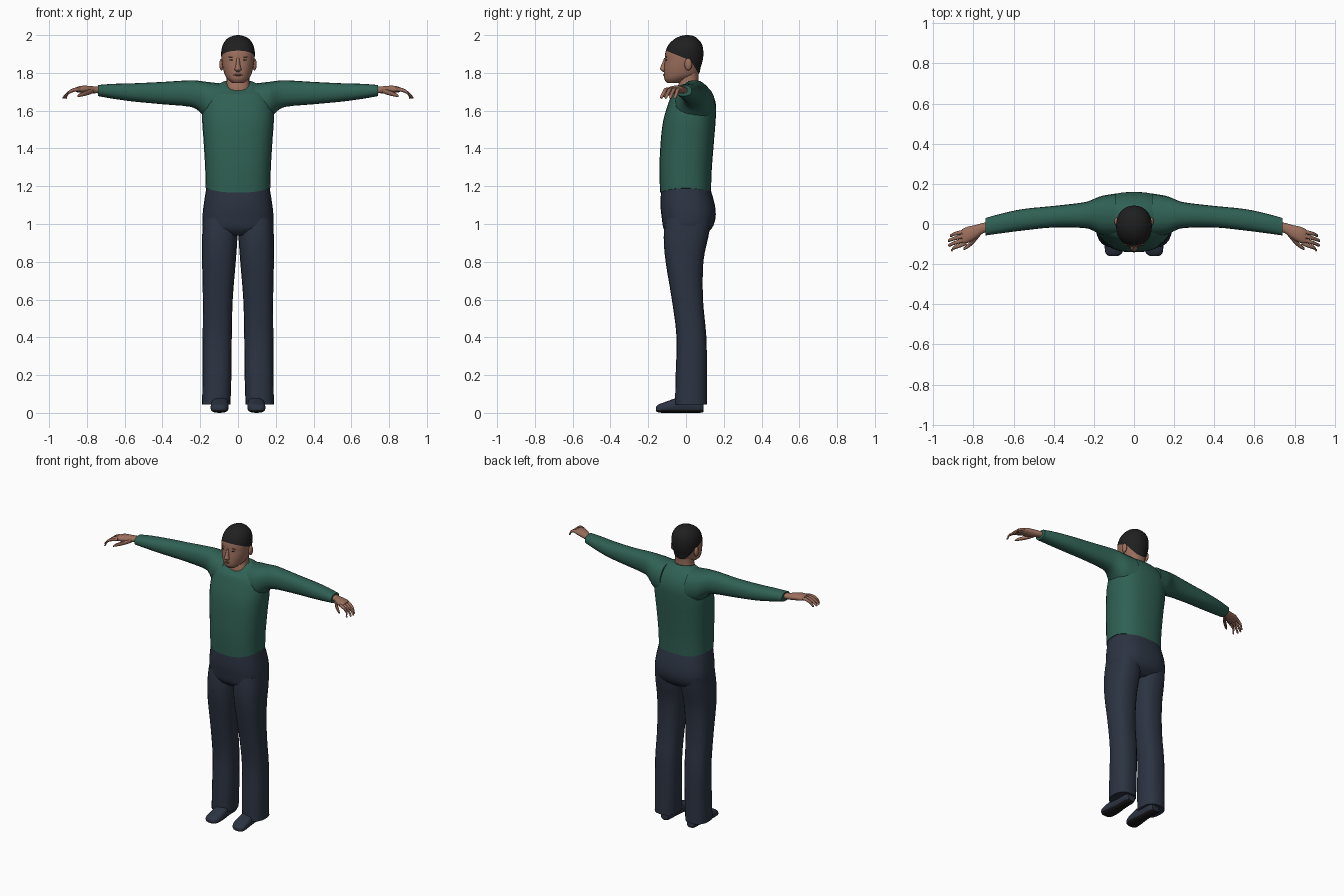
import bpy, bmesh, math
from mathutils import Vector
from mathutils.bvhtree import BVHTree

if "Cube" in bpy.data.objects:
    bpy.data.objects.remove(bpy.data.objects["Cube"])


def material(name, rgb):
    m = bpy.data.materials.new(name)
    m.diffuse_color = (*rgb, 1)
    m.use_nodes = True
    m.node_tree.nodes["Principled BSDF"].inputs["Base Color"].default_value = m.diffuse_color
    return m


GREEN = material("green_cloth", (0.029, 0.118, 0.088))
NAVY = material("navy_cloth", (0.025, 0.034, 0.055))
SKIN = material("skin", (0.33, 0.16, 0.11))
HAIR = material("dark_hair", (0.014, 0.014, 0.014))
SOLE = material("black_sole", (0.01, 0.01, 0.011))
LIP = material("lip", (0.20, 0.075, 0.055))


def smooth_rows(rows, steps):
    """Catmull-Rom interpolation between section rows."""
    out = []
    for i in range(len(rows) - 1):
        p0, p1 = rows[max(i - 1, 0)], rows[i]
        p2, p3 = rows[i + 1], rows[min(i + 2, len(rows) - 1)]
        for k in range(steps):
            t = k / steps
            out.append([0.5 * (2 * b + (c - a) * t + (2 * a - 5 * b + 4 * c - d) * t * t
                               + (3 * b - a - 3 * c + d) * t ** 3)
                        for a, b, c, d in zip(p0, p1, p2, p3)])
    out.append(list(rows[-1]))
    return out


def finish(name, bm, mats, angle=50):
    bmesh.ops.recalc_face_normals(bm, faces=bm.faces[:])
    me = bpy.data.meshes.new(name)
    bm.to_mesh(me)
    bm.free()
    for m in mats:
        me.materials.append(m)
    ob = bpy.data.objects.new(name, me)
    bpy.context.collection.objects.link(ob)
    bpy.ops.object.select_all(action='DESELECT')
    ob.select_set(True)
    bpy.context.view_layer.objects.active = ob
    bpy.ops.object.shade_smooth_by_angle(angle=math.radians(angle))
    return ob


def loft(axis, rows, n=20, power=2.3, steps=3, side=1):
    """Rows: position on axis, low/high of both cross axes, optional dip.
    Positive dip lowers the front of a section, negative lowers front and back."""
    bm = bmesh.new()
    rings = []
    rows = [tuple(r) + (0,) * (6 - len(r)) for r in rows]
    for s, u0, u1, v0, v1, dip in smooth_rows(rows, steps):
        ring = []
        for i in range(n):
            a = 2 * math.pi * i / n
            c, d = math.cos(a), math.sin(a)
            u = (u0 + u1) / 2 + (u1 - u0) / 2 * math.copysign(abs(c) ** (2 / power), c)
            v = (v0 + v1) / 2 + (v1 - v0) / 2 * math.copysign(abs(d) ** (2 / power), d)
            low = dip * max(0, -d) if dip > 0 else -dip * d * d
            p = {'x': (s, u, v), 'y': (u, s, v), 'z': (u, v, s - low)}[axis]
            ring.append(bm.verts.new((p[0] * side, p[1], p[2])))
        rings.append(ring)
    for a, b in zip(rings, rings[1:]):
        for i in range(n):
            j = (i + 1) % n
            bm.faces.new((a[i], a[j], b[j], b[i]))
    bm.faces.new(rings[0])
    bm.faces.new(rings[-1])
    return bm


def sym(rows):
    """Expand (position, half width, back/front...) to full section rows."""
    return [(r[0], -r[1], r[1], *r[2:]) for r in rows]


def tube(points):
    """Section rows for a finger along x: points are (x, y, z, radius)."""
    return [(x, y - r, y + r, z - r, z + r) for x, y, z, r in points]


# Sweater body with dipped neckline and hem
finish("sweater_body", loft('z', sym([
    (1.19, .171, -.137, .132, -.024), (1.3, .174, -.141, .137), (1.45, .183, -.133, .149),
    (1.55, .19, -.12, .157), (1.63, .185, -.097, .159), (1.69, .163, -.077, .14, .01),
    (1.735, .115, -.06, .105, .04), (1.756, .072, -.047, .075, .052)]),
    n=28, power=2.5), [GREEN])

# Trouser hips
finish("trouser_hips", loft('z', sym([
    (1.2, .166, -.131, .125), (1.1, .182, -.135, .153), (1.03, .188, -.128, .156),
    (.975, .18, -.118, .135), (.94, .12, -.085, .09)]), n=28, power=2.5), [NAVY])

# Neck
finish("neck", loft('z', sym([
    (1.66, .075, -.045, .08), (1.72, .066, -.045, .07), (1.76, .06, -.035, .066),
    (1.83, .06, -.04, .07)])), [SKIN])

# Head, cut along the hairline
bm = loft('z', sym([
    (1.746, .03, -.1, -.03), (1.765, .053, -.114, .015), (1.79, .07, -.117, .065),
    (1.83, .081, -.116, .078), (1.87, .087, -.112, .089), (1.91, .089, -.109, .092),
    (1.95, .08, -.092, .085), (1.98, .058, -.06, .063), (1.995, .03, -.028, .04),
    (2.0, .006, .0, .012)]), n=28, power=2.15)
corner = Vector((0, .025, 1.865))
top_n = Vector((0, .05, .125)).normalized()
back_n = Vector((0, .075, .045)).normalized()
for normal in (top_n, back_n):
    bmesh.ops.bisect_plane(bm, geom=bm.verts[:] + bm.edges[:] + bm.faces[:],
                           plane_co=corner, plane_no=normal)
for f in bm.faces:
    d = f.calc_center_median() - corner
    f.material_index = int(d.dot(top_n) > 0 or (d.dot(back_n) > 0 and d.z > -.078))
surface = BVHTree.FromBMesh(bm)
finish("head", bm, [SKIN, HAIR])

# Nose
finish("nose", loft('z', sym([
    (1.806, .01, -.122, -.1), (1.818, .018, -.138, -.1), (1.835, .013, -.134, -.1),
    (1.878, .007, -.116, -.1)]), n=10, power=2), [SKIN])


def blob(name, mat, centre, size):
    b = bmesh.new()
    bmesh.ops.create_uvsphere(b, u_segments=12, v_segments=8, radius=1)
    for v in b.verts:
        v.co = Vector(centre) + Vector(v.co[i] * size[i] for i in range(3))
    return finish(name, b, [mat], 80)


def face_plate(name, mat, x, z, w, h):
    hit = surface.ray_cast(Vector((x, -1, z)), Vector((0, 1, 0)))[0]
    blob(name, mat, hit, (w, .004, h))


face_plate("mouth", LIP, 0, 1.789, .024, .005)

for side, label in ((1, "left"), (-1, "right")):
    # Face details
    face_plate(label + "_eye", HAIR, side * .036, 1.868, .011, .0035)
    face_plate(label + "_eyebrow", LIP, side * .036, 1.885, .018, .003)
    blob(label + "_ear", SKIN, (side * .087, .012, 1.845), (.012, .02, .032))

    # Sleeve
    finish(label + "_sleeve", loft('x', [
        (.09, -.06, .152, 1.53, 1.744), (.16, -.055, .14, 1.55, 1.752),
        (.2, -.035, .125, 1.59, 1.757), (.25, -.02, .108, 1.62, 1.761),
        (.4, -.017, .09, 1.634, 1.752), (.55, -.032, .075, 1.648, 1.745),
        (.66, -.046, .052, 1.663, 1.742), (.74, -.057, .03, 1.677, 1.736)],
        side=side), [GREEN])

    # Palm with wrist
    finish(label + "_palm", loft('x', [
        (.71, -.04, .01, 1.69, 1.728), (.75, -.045, .006, 1.692, 1.728),
        (.79, -.075, -.005, 1.69, 1.732), (.83, -.095, -.014, 1.694, 1.732),
        (.857, -.1, -.026, 1.698, 1.724)], n=14, side=side), [SKIN])

    # Fingers
    for i in range(4):
        y0, y1 = -.034 - .02 * i, -.058 - .024 * i
        tip = (.918, .928, .926, .912)[i]
        finish(f"{label}_finger_{i + 1}", loft('x', tube([
            (.835, y0, 1.712, .010), (.87, y0 * .6 + y1 * .4, 1.71, .0105),
            (.9, y0 * .3 + y1 * .7, 1.693, .009), (tip - .006, y1, 1.672, .008),
            (tip, y1, 1.668, .004)]), n=8, power=2, steps=2, side=side), [SKIN])
    finish(label + "_thumb", loft('x', tube([
        (.765, -.045, 1.705, .012), (.8, -.085, 1.695, .014),
        (.832, -.113, 1.685, .011), (.85, -.125, 1.676, .005)]),
        n=8, power=2, steps=2, side=side), [SKIN])

    # Trouser leg
    finish(label + "_trouser_leg", loft('z', [
        (1.03, .002, .184, -.11, .135), (.93, .003, .19, -.118, .118),
        (.8, .012, .19, -.108, .092), (.6, .028, .186, -.075, .09),
        (.4, .033, .187, -.05, .108), (.2, .035, .188, -.055, .11),
        (.045, .04, .19, -.058, .11)], power=2.5, side=side), [NAVY])

    # Shoe with dark sole
    bm = loft('y', [
        (.092, .07, .125, .004, .07), (.07, .06, .135, 0, .085), (0, .056, .137, 0, .095),
        (-.06, .05, .142, 0, .076), (-.11, .05, .146, 0, .058),
        (-.145, .06, .142, .002, .045), (-.16, .08, .125, .01, .032)],
        n=16, power=2.6, side=side)
    bmesh.ops.bisect_plane(bm, geom=bm.verts[:] + bm.edges[:] + bm.faces[:],
                           plane_co=(0, 0, .014), plane_no=(0, 0, 1))
    for f in bm.faces:
        f.material_index = int(f.calc_center_median().z < .014)
    finish(label + "_shoe", bm, [NAVY, SOLE])
